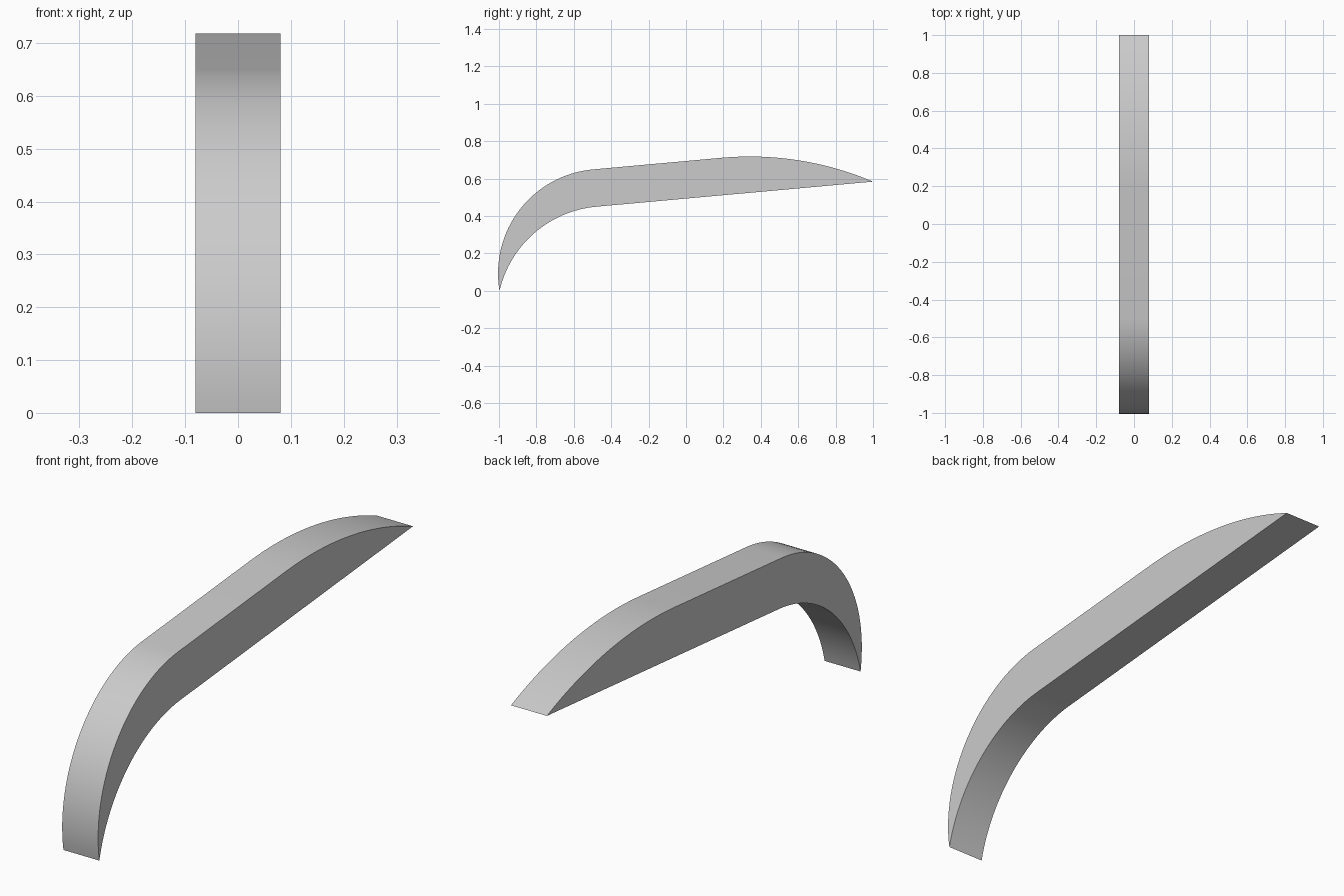
import bpy
import bmesh
import math
from mathutils import Vector

if "Cube" in bpy.data.objects:
    bpy.data.objects.remove(bpy.data.objects["Cube"])

HALF_WIDTH = 0.08
foot = Vector((-0.997, 0.0))       # lower tip, as (y, z)
tip = Vector((1.0, 0.584))         # rear tip
inner_bend = Vector((-0.48, 0.45))
along = (tip - inner_bend).normalized()
across = Vector((-along.y, along.x))
outer_bend = inner_bend + across * 0.2
crest = outer_bend + along * 0.69


def tangent_arc(start, end, steps):
    """Points of the arc that leaves start along the bar and reaches end."""
    d = end - start
    radius = d.length_squared / (-2 * d.dot(across))
    centre = start - across * radius
    a = math.atan2(*(start - centre).yx)
    b = math.atan2(*(end - centre).yx)
    if b - a > math.pi:
        b -= 2 * math.pi
    if a - b > math.pi:
        b += 2 * math.pi
    angles = [a + (b - a) * i / steps for i in range(steps + 1)]
    return [centre + radius * Vector((math.cos(t), math.sin(t))) for t in angles]


# Closed side outline: outer bend, crest to rear tip, then back along the inside
outer = tangent_arc(outer_bend, foot, 32)[::-1]
rear = tangent_arc(crest, tip, 32)
inner = tangent_arc(inner_bend, foot, 32)[:-1]
outline = outer + rear + inner

# Extrude the outline across the width
bm = bmesh.new()
side = bm.faces.new([bm.verts.new((-HALF_WIDTH, p.x, p.y)) for p in outline])
grown = bmesh.ops.extrude_face_region(bm, geom=[side])
moved = [g for g in grown["geom"] if isinstance(g, bmesh.types.BMVert)]
bmesh.ops.translate(bm, verts=moved, vec=(2 * HALF_WIDTH, 0, 0))
bmesh.ops.recalc_face_normals(bm, faces=bm.faces)
mesh = bpy.data.meshes.new("curved_handle")
bm.to_mesh(mesh)
bm.free()

handle = bpy.data.objects.new("curved_handle", mesh)
bpy.context.collection.objects.link(handle)

# Plain grey
grey = bpy.data.materials.new("light_grey")
grey.use_nodes = True
colour = (0.6, 0.6, 0.6, 1)
grey.diffuse_color = colour
grey.node_tree.nodes["Principled BSDF"].inputs["Base Color"].default_value = colour
mesh.materials.append(grey)

# Smooth along the curves, sharp at the rims and tips
bpy.ops.object.select_all(action="DESELECT")
handle.select_set(True)
bpy.context.view_layer.objects.active = handle
bpy.ops.object.shade_smooth_by_angle(angle=math.radians(30))
